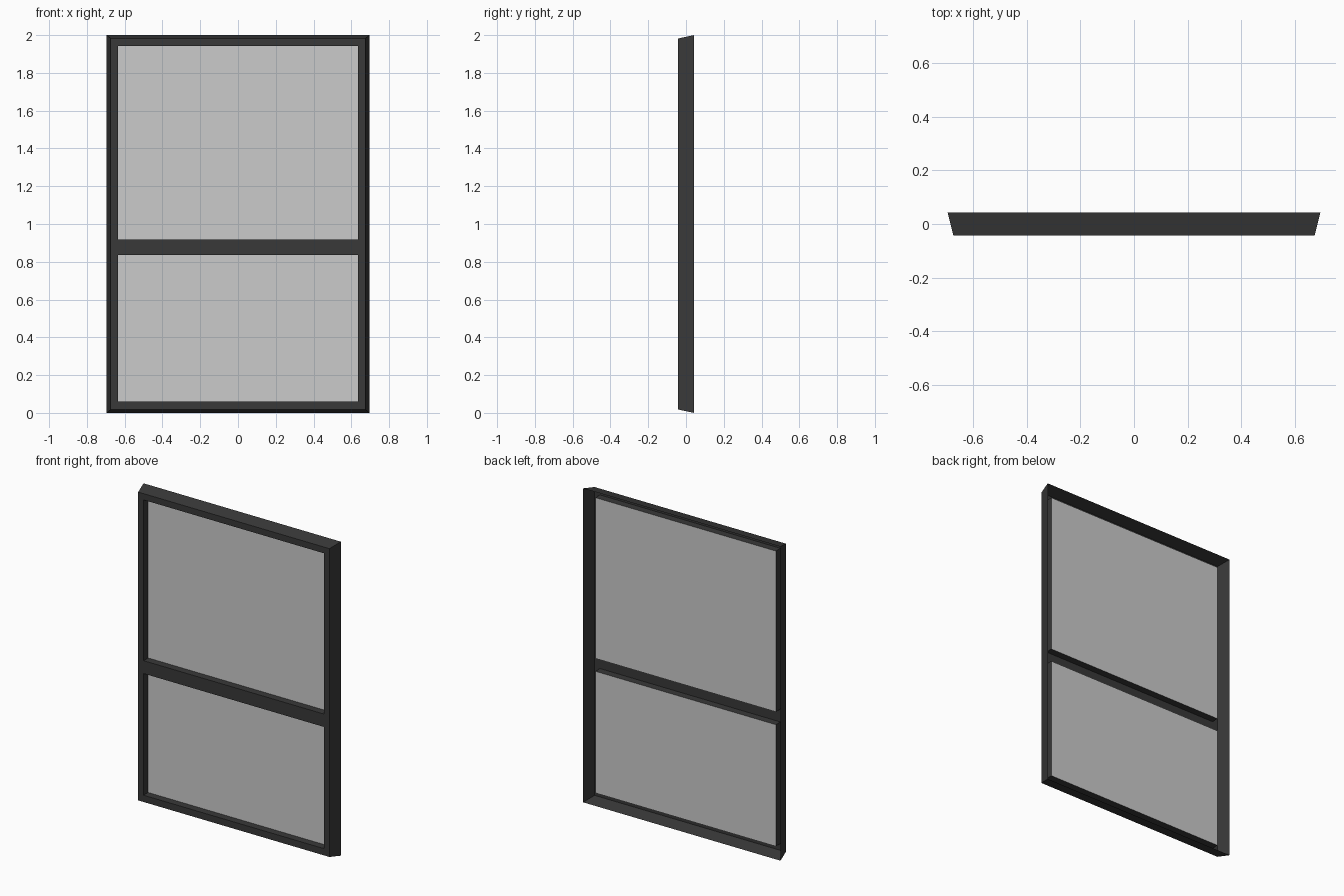
import bpy, bmesh

if "Cube" in bpy.data.objects:
    bpy.data.objects.remove(bpy.data.objects["Cube"])

FRONT, GLASS, BACK = -0.042, 0.004, 0.042
XS = [-0.674, -0.636, 0.636, 0.674]
ZS = [0.018, 0.061, 0.836, 0.918, 1.942, 1.982]
PANES = {(1, 1): "lower_glass", (1, 3): "upper_glass"}

dark = bpy.data.materials.new("dark_frame")
dark.diffuse_color = (0.04, 0.04, 0.04, 1)
dark.use_nodes = True
dark.node_tree.nodes["Principled BSDF"].inputs["Base Color"].default_value = dark.diffuse_color


def rect(bm, x0, x1, z0, z1, y):
    return [bm.verts.new((x, y, z)) for x, z in ((x0, z0), (x1, z0), (x1, z1), (x0, z1))]


def bridge(bm, a, b):
    for i in range(4):
        j = (i + 1) % 4
        bm.faces.new((a[i], a[j], b[j], b[i]))


def finish(bm, name, mat=None):
    mesh = bpy.data.meshes.new(name)
    bm.to_mesh(mesh)
    bm.free()
    obj = bpy.data.objects.new(name, mesh)
    bpy.context.collection.objects.link(obj)
    if mat:
        mesh.materials.append(mat)
    return obj


# Frame: thin pressed shell, open at the back
bm = bmesh.new()
# splayed outer walls
bridge(bm, rect(bm, -0.695, 0.695, 0, 2, BACK),
       rect(bm, XS[0], XS[-1], ZS[0], ZS[-1], FRONT))
for i in range(3):
    for k in range(5):
        cell = (XS[i], XS[i + 1], ZS[k], ZS[k + 1])
        front = rect(bm, *cell, FRONT)
        if (i, k) in PANES:
            # reveal running back to the glass
            bridge(bm, front, rect(bm, *cell, GLASS))
        else:
            # front face of the border and the crossbar
            bm.faces.new(front)
bmesh.ops.remove_doubles(bm, verts=bm.verts, dist=1e-5)
bmesh.ops.recalc_face_normals(bm, faces=bm.faces)
finish(bm, "window_frame", dark)

# Glass panes
for (i, k), name in PANES.items():
    bm = bmesh.new()
    bm.faces.new(rect(bm, XS[i], XS[i + 1], ZS[k], ZS[k + 1], GLASS))
    finish(bm, name)
